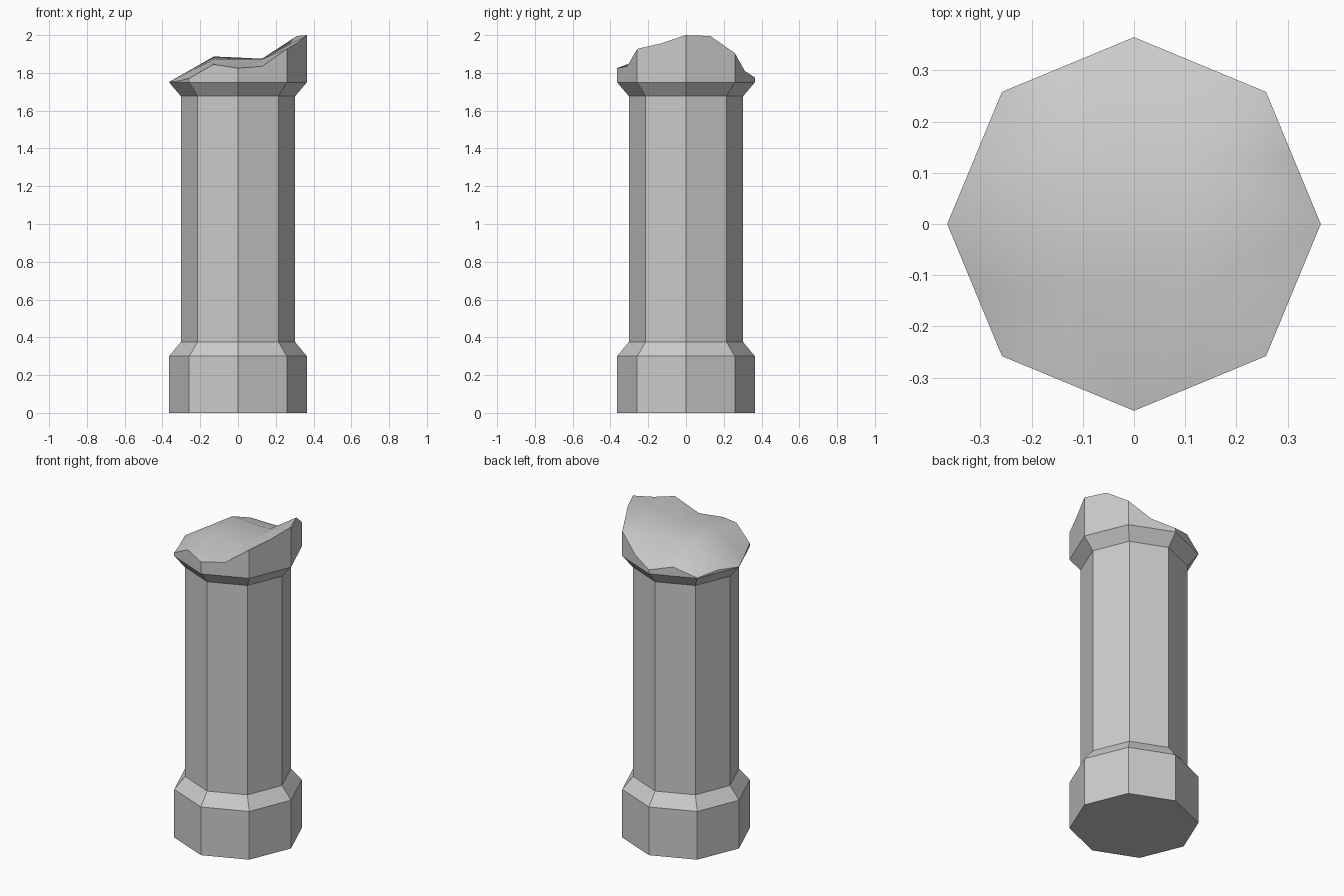
import bpy, bmesh
from math import cos, sin, pi

if "Cube" in bpy.data.objects:
    bpy.data.objects.remove(bpy.data.objects["Cube"])

bm = bmesh.new()

def ring(radius, z):
    return [bm.verts.new((radius * cos(i * pi / 4), radius * sin(i * pi / 4), z)) for i in range(8)]

# Octagonal body: plinth, chamfer, shaft, flared capital
profile = [(0.365, 0), (0.365, 0.30), (0.303, 0.375), (0.303, 1.677), (0.365, 1.75)]
rings = [ring(r, z) for r, z in profile]
bm.faces.new(rings[0][::-1])
for lo, hi in zip(rings, rings[1:]):
    for i in range(8):
        j = (i + 1) % 8
        bm.faces.new((lo[i], lo[j], hi[j], hi[i]))

# Broken rim: corner and edge-midpoint heights, counter-clockwise from +x
heights = [2.0, 1.995, 1.905, 1.81, 1.775, 1.807, 1.752, 1.768,
           1.752, 1.757, 1.772, 1.845, 1.825, 1.835, 1.927, 1.957]
rim = []
for k, z in enumerate(heights):
    r = 0.365 if k % 2 == 0 else 0.365 * cos(pi / 8)
    rim.append(bm.verts.new((r * cos(k * pi / 8), r * sin(k * pi / 8), z)))
edge = rings[-1]
for i in range(8):
    j = (i + 1) % 8
    bm.faces.new((edge[i], edge[j], rim[2 * j % 16], rim[2 * i + 1], rim[2 * i]))

# Rough fracture surface: centre quad, four side faces, four corner faces
inner = [bm.verts.new((x, y, z)) for x, y, z in
         [(0.127, 0.127, 1.875), (-0.127, 0.127, 1.887),
          (-0.127, -0.127, 1.872), (0.127, -0.127, 1.872)]]
top = [bm.faces.new(inner)]
for q in range(4):
    k = 4 * q
    v = inner[q]
    top.append(bm.faces.new((v, rim[k + 1], rim[k + 2], rim[k + 3])))
    top.append(bm.faces.new((inner[q - 1], rim[k - 1], rim[k], rim[k + 1], v)))
top = bmesh.ops.triangulate(bm, faces=top)["faces"]
for f in top:
    f.smooth = True
top_set = set(top)
for e in bm.edges:
    e.smooth = all(f in top_set for f in e.link_faces)
bmesh.ops.recalc_face_normals(bm, faces=bm.faces)

mesh = bpy.data.meshes.new("broken_column")
bm.to_mesh(mesh)
bm.free()
bpy.context.collection.objects.link(bpy.data.objects.new("broken_column", mesh))
